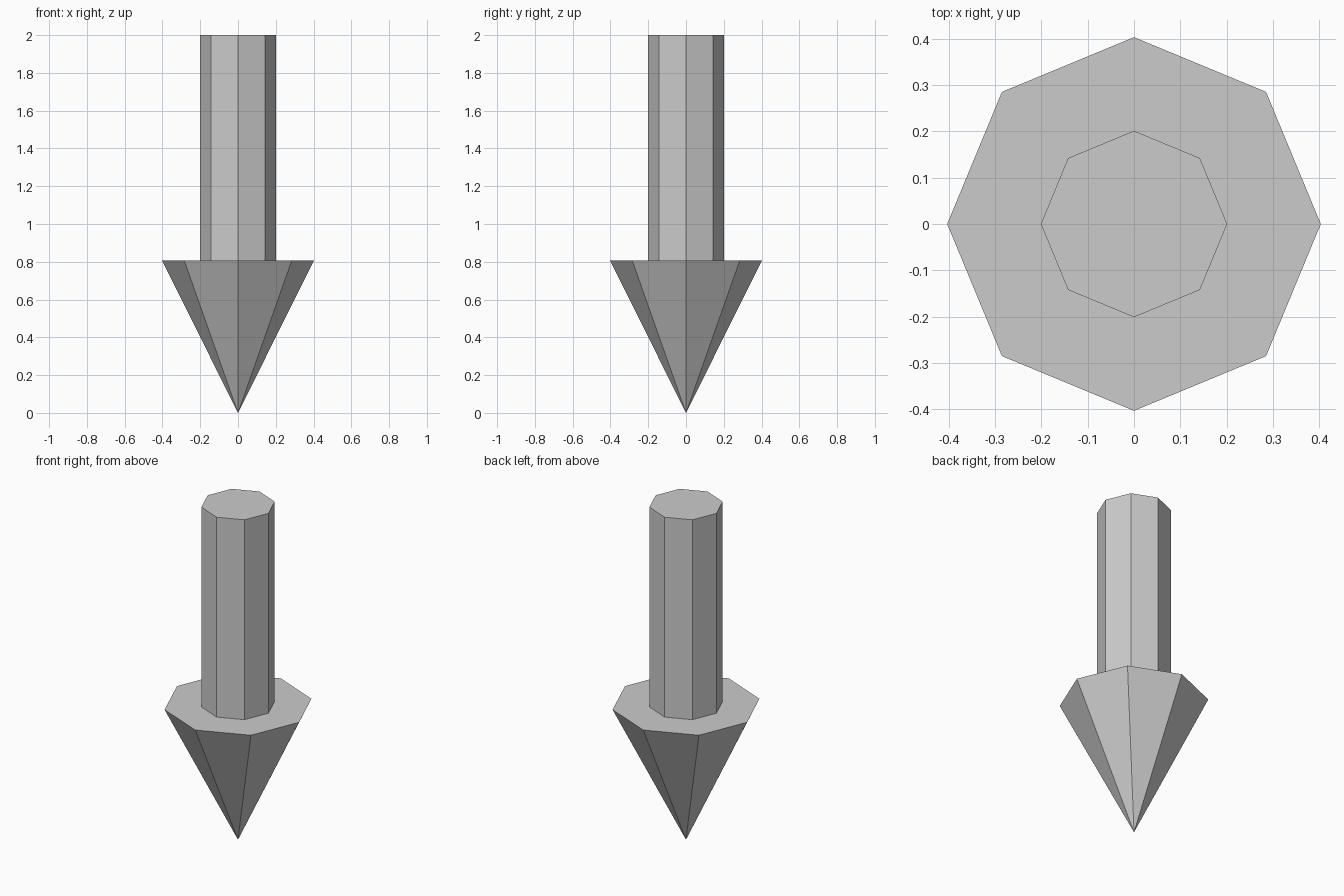
import bpy
import bmesh
from math import cos, sin, tau

if "Cube" in bpy.data.objects:
    bpy.data.objects.remove(bpy.data.objects["Cube"])

SIDES = 8
HEAD_R, SHAFT_R = 0.403, 0.201
HEAD_Z, TOP_Z = 0.808, 2.0


def ring(bm, radius, z):
    return [bm.verts.new((radius * cos(tau * i / SIDES), radius * sin(tau * i / SIDES), z))
            for i in range(SIDES)]


def bridge(bm, low, high):
    for i in range(SIDES):
        j = (i + 1) % SIDES
        bm.faces.new((low[i], low[j], high[j], high[i]))


bm = bmesh.new()

# Pointed head
tip = bm.verts.new((0, 0, 0))
rim = ring(bm, HEAD_R, HEAD_Z)
for i in range(SIDES):
    bm.faces.new((tip, rim[(i + 1) % SIDES], rim[i]))

# Flat shoulder, then shaft with a closed top
shaft_base = ring(bm, SHAFT_R, HEAD_Z)
shaft_top = ring(bm, SHAFT_R, TOP_Z)
bridge(bm, rim, shaft_base)
bridge(bm, shaft_base, shaft_top)
bm.faces.new(shaft_top)

bmesh.ops.recalc_face_normals(bm, faces=bm.faces)
mesh = bpy.data.meshes.new("down_arrow")
bm.to_mesh(mesh)
bm.free()
bpy.context.collection.objects.link(bpy.data.objects.new("down_arrow", mesh))
